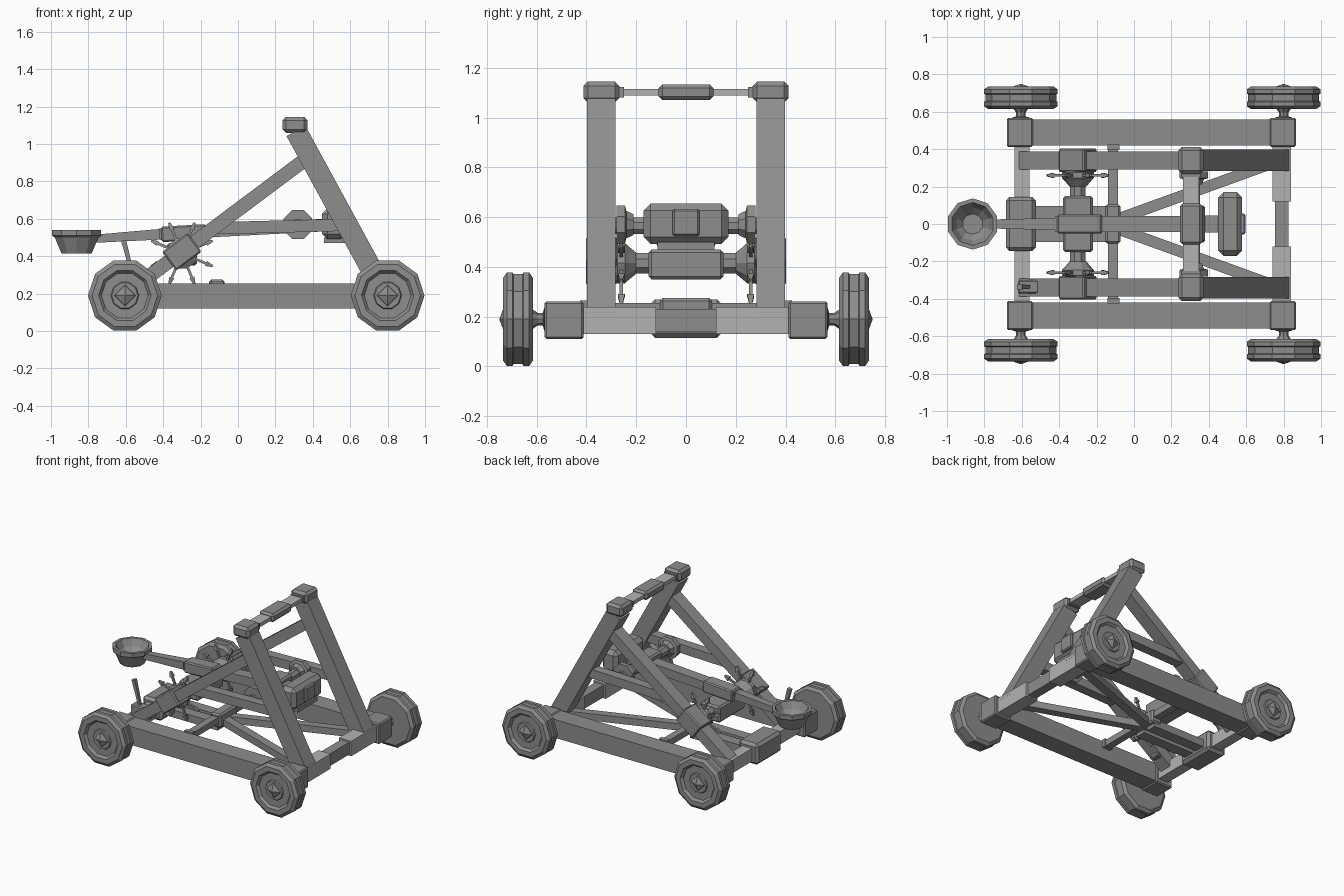
import bpy, bmesh
from math import pi, cos, sin, atan2
from mathutils import Vector, Matrix

cube = bpy.data.objects.get("Cube")
if cube:
    bpy.data.objects.remove(cube)


def material(name, value):
    m = bpy.data.materials.new(name)
    m.use_nodes = True
    col = (value, value, value, 1)
    m.diffuse_color = col
    m.node_tree.nodes["Principled BSDF"].inputs["Base Color"].default_value = col
    return m


GREY = material("grey timber", 0.27)
PALE = material("pale grey timber", 0.45)


def finish(name, bm, mat=GREY, bevel=0):
    bmesh.ops.recalc_face_normals(bm, faces=bm.faces)
    mesh = bpy.data.meshes.new(name)
    bm.to_mesh(mesh)
    bm.free()
    mesh.materials.append(mat)
    ob = bpy.data.objects.new(name, mesh)
    bpy.context.collection.objects.link(ob)
    if bevel:
        mod = ob.modifiers.new("chamfer", "BEVEL")
        mod.width, mod.segments = bevel, 1
    return ob


def box(name, x, y, z, mat=GREY, bevel=0.0, tilt=0.0):
    """Box from (low, high) ranges, tilted about y through its centre."""
    mid = Vector([(a + b) / 2 for a, b in (x, y, z)])
    size = [b - a for a, b in (x, y, z)]
    bm = bmesh.new()
    bmesh.ops.create_cube(bm, size=1, matrix=Matrix.Translation(mid)
                          @ Matrix.Rotation(tilt, 4, "Y") @ Matrix.Diagonal((*size, 1)))
    return finish(name, bm, mat, bevel)


def beam(name, start, end, width, depth, taper=1.0, bevel=0.0):
    """Square beam between two points; width is level, depth is upright."""
    a, b = Vector(start), Vector(end)
    along = (b - a).normalized()
    side = Vector((0, 0, 1)).cross(along).normalized()
    up = along.cross(side)
    bm = bmesh.new()
    rings = []
    for p, k in ((a, 1), (b, taper)):
        rings.append([bm.verts.new(p + side * width * k * s / 2 + up * depth * k * u / 2)
                      for s, u in ((-1, -1), (1, -1), (1, 1), (-1, 1))])
    bm.faces.new(rings[0])
    bm.faces.new(rings[1])
    for i in range(4):
        j = (i + 1) % 4
        bm.faces.new((rings[0][i], rings[0][j], rings[1][j], rings[1][i]))
    return finish(name, bm, GREY, bevel)


def lathe(name, profile, centre, axis="Y", sides=10, phase=0.0, mirror=1):
    """Flat-sided turned part from (radius, offset along axis) pairs."""
    bm = bmesh.new()
    rings = []
    for r, h in profile:
        ring = []
        for i in range(sides):
            t = phase + 2 * pi * i / sides
            c, s = r * cos(t), r * sin(t)
            v = (c, h * mirror, s) if axis == "Y" else (c, s, h)
            ring.append(bm.verts.new(Vector(centre) + Vector(v)))
        rings.append(ring)
    for lo, hi in zip(rings, rings[1:]):
        for i in range(sides):
            j = (i + 1) % sides
            bm.faces.new((lo[i], lo[j], hi[j], hi[i]))
    bm.faces.new(rings[0])
    bm.faces.new(rings[-1])
    return finish(name, bm)


def span(mid, half):
    return (mid - half, mid + half)


WHEEL = [(.14, -.06), (.175, -.06), (.197, -.045), (.197, -.022), (.19, -.018), (.19, .018),
         (.197, .022), (.197, .045), (.175, .06), (.14, .06), (.125, .042), (.075, .042), (.07, .05)]
AXLE_X = (-.605, .80)

for s, side in ((-1, "right"), (1, "left")):
    # Lower frame rail and its corner blocks
    box(f"{side}_rail", (-.66, .84), span(s * .49, .07), (.12, .255))
    for x, end in zip(AXLE_X, ("rear", "front")):
        box(f"{side}_{end}_corner", span(x - .005, .07), span(s * .49, .078), (.11, .262), bevel=.008)
        # Wheel with recessed face, hub and axle
        c = (x, s * .675, .19)
        lathe(f"{side}_{end}_wheel", WHEEL, c, mirror=s)
        lathe(f"{side}_{end}_hub", [(.062, .04), (.055, .055), (.003, .074)], c, sides=4, mirror=s)
        lathe(f"{side}_{end}_axle", [(.045, -.14), (.045, -.105), (.025, -.1),
                                     (.025, -.08), (.042, -.055)], c, sides=8, mirror=s)
    # Upright frame: leaning leg, long brace, level rail and cap
    y = s * .34
    beam(f"{side}_leg", (.79, y, .19), (.31, y, 1.07), .115, .115)
    beam(f"{side}_brace", (-.6, y, .20), (.37, y, .925), .097, .075)
    beam(f"{side}_upper_rail", (-.12, y, .55), (.58, y, .568), .07, .065)
    box(f"{side}_cap", span(.305, .067), span(y, .072), (1.06, 1.145), bevel=.018)
    brace_dir = Vector((.97, 0, .725)).normalized()
    mid = Vector((-.30, y, .424))
    beam(f"{side}_brace_sleeve", mid - brace_dir * .085, mid + brace_dir * .085, .125, .125, bevel=.008)
    # Floor strut running out to the front crossbar
    beam(f"{side}_floor_strut", (-.09, s * .025, .2), (.78, s * .34, .2), .06, .05)
    # Winch spoke wheel
    hub = Vector((-.30, s * .26, .415))
    lathe(f"{side}_winch_hub", [(.045, -.06), (.07, -.03), (.085, -.015), (.085, .015), (.06, .03)],
          hub, mirror=s)
    for i in range(8):
        t = pi / 8 + i * pi / 4
        d = Vector((cos(t), 0, sin(t)))
        beam(f"{side}_spoke_{i}", hub + d * .07, hub + d * .15, .014, .014)
        beam(f"{side}_spoke_grip_{i}", hub + d * .14, hub + d * .178, .028, .028, taper=.4)
    # Arm pivot flange
    lathe(f"{side}_pivot_flange", [(.045, -.05), (.06, -.02), (.083, -.015), (.083, .02)],
          (.32, s * .26, .57), sides=8, phase=pi / 8, mirror=s)
    # Outer halves of the crossbars
    outer = sorted((s * .12, s * .42))
    box(f"{side}_front_crossbar", (.74, .84), outer, (.13, .24), PALE)
    box(f"{side}_rear_crossbar", (-.64, -.56), outer, (.14, .235), PALE)
    box(f"{side}_top_crossbar", (.262, .348), sorted((s * .1, s * .28)), (1.088, 1.115), PALE)
    box(f"{side}_top_collar", (.255, .355), sorted((s * .25, s * .28)), (1.08, 1.122))
    box(f"{side}_floor_tie_end", span(-.11, .033), sorted((s * .395, s * .425)), (.205, .265))

# Crossbar centres
box("front_crossbar_centre", (.755, .825), (-.13, .13), (.14, .23))
box("rear_crossbar_centre", (-.685, -.525), (-.145, .145), (.115, .27), bevel=.02)
box("top_crossbar_sleeve", (.245, .365), (-.11, .11), (1.07, 1.133), bevel=.015)
box("floor_tie", (-.138, -.085), (-.42, .42), (.21, .255))
box("floor_tie_block", (-.155, -.072), (-.105, .105), (.175, .275), bevel=.012)
for y in (-.055, .055):
    box("floor_plank", (-.56, -.1), span(y, .04), (.15, .205))

# Winch drum and arm pivot
lathe("winch_axle", [(.045, -.3), (.045, .3)], (-.30, 0, .415), sides=8, phase=pi / 8)
box("winch_drum", (-.38, -.22), (-.15, .15), (.35, .47), bevel=.012)
lathe("arm_pivot", [(.036, -.3), (.036, .3)], (.32, 0, .565), sides=8, phase=pi / 8)
box("arm_pivot_block", (.26, .38), (-.1, .1), (.51, .625), bevel=.012)

# Throwing arm with binding and counterweight
beam("throwing_arm", (.52, 0, .57), (-.42, 0, .518), .09, .068, taper=.9)
beam("arm_tip", (-.38, 0, .52), (-.76, 0, .494), .065, .058, taper=.75)
box("arm_binding", (-.41, -.17), (-.05, .05), (.482, .565), bevel=.008, tilt=-.055)
box("counterweight", (.45, .578), (-.17, .17), (.492, .655), bevel=.028)
box("counterweight_plate", (.56, .595), (-.055, .055), (.525, .633), bevel=.008)
box("counterweight_foot", (.46, .57), (-.115, .115), (.47, .5))

# Hollow scoop
lathe("scoop", [(.085, -.125), (.122, -.04), (.137, -.03), (.137, 0), (.115, 0),
                (.09, -.05), (.055, -.085)], (-.863, 0, .54), axis="Z", phase=pi / 10)

# Release lever
box("lever_base", (-.62, -.455), (-.372, -.3), (.235, .31), bevel=.008)
beam("lever", (-.56, -.336, .29), (-.612, -.336, .485), .018, .018, taper=1.5)
